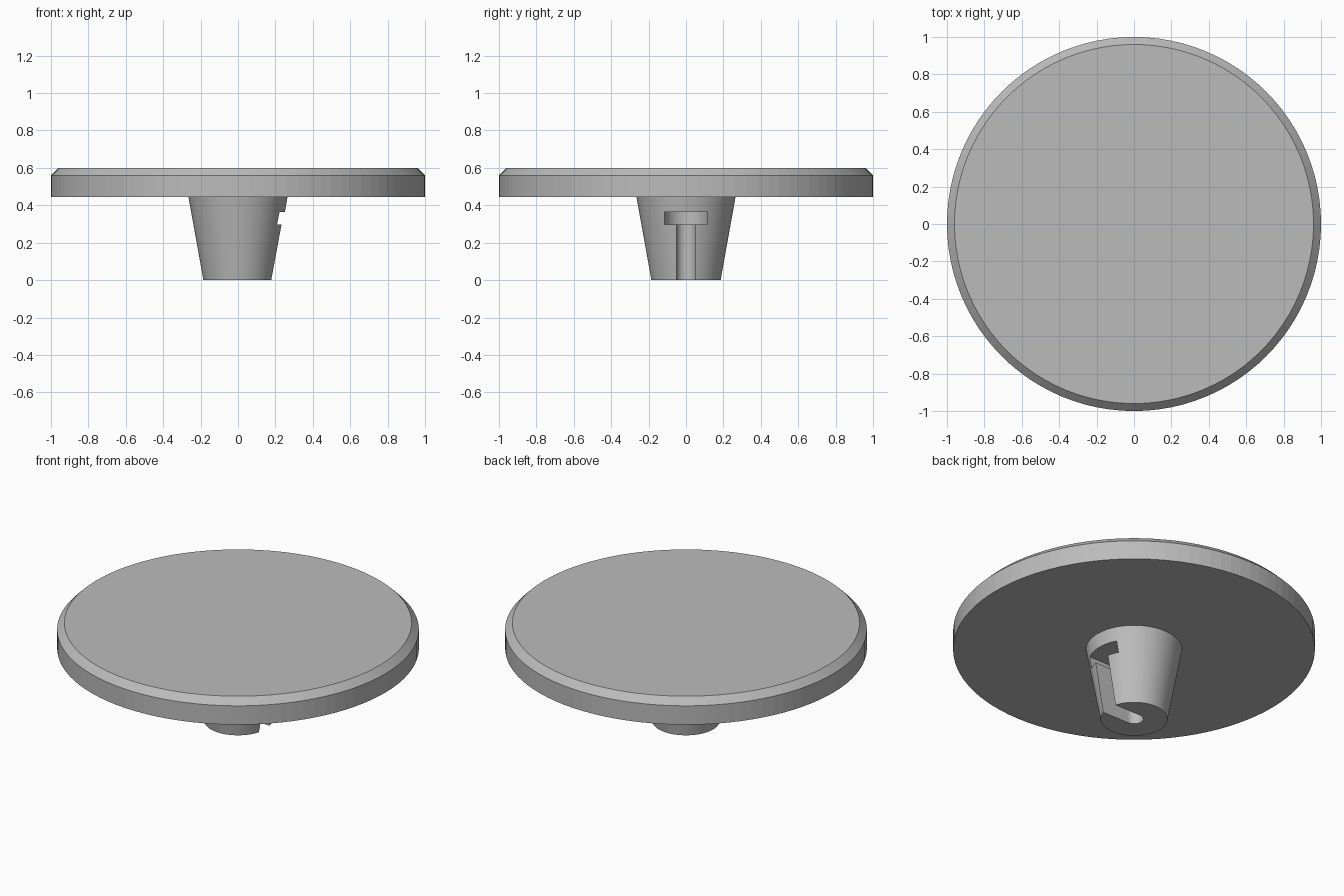
import bpy, bmesh, math

if "Cube" in bpy.data.objects:
    bpy.data.objects.remove(bpy.data.objects["Cube"])

grey = bpy.data.materials.new("light_grey")
grey.diffuse_color = (0.5, 0.5, 0.5, 1)
grey.use_nodes = True
grey.node_tree.nodes["Principled BSDF"].inputs["Base Color"].default_value = grey.diffuse_color


def loft(name, rings):
    """Stack closed rings of equal length into a capped solid."""
    bm = bmesh.new()
    loops = [[bm.verts.new(p) for p in ring] for ring in rings]
    n = len(loops[0])
    for a, b in zip(loops, loops[1:]):
        for i in range(n):
            j = (i + 1) % n
            bm.faces.new((a[i], a[j], b[j], b[i]))
    bm.faces.new(loops[0][::-1])
    bm.faces.new(loops[-1])
    mesh = bpy.data.meshes.new(name)
    bm.to_mesh(mesh)
    bm.free()
    mesh.materials.append(grey)
    ob = bpy.data.objects.new(name, mesh)
    bpy.context.collection.objects.link(ob)
    return ob


def circle(r, z, n=96):
    return [(r * math.cos(2 * math.pi * i / n), r * math.sin(2 * math.pi * i / n), z)
            for i in range(n)]


def slot(r, z, n=24):
    """Slot outline: round end on the axis, open towards +x."""
    arc = [(r * math.cos(a), r * math.sin(a), z)
           for a in (math.pi / 2 + math.pi * i / n for i in range(n + 1))]
    return arc + [(0.5, -r, z), (0.5, r, z)]


# Disc with chamfered top rim
loft("disc", [circle(1, 0.445), circle(1, 0.56), circle(0.96, 0.6)])

# Tapered stem
stem = loft("stem", [circle(0.185, 0), circle(0.265, 0.445)])

# T-shaped keyhole: narrow neck below, wide head above
neck = loft("neck_cutter", [slot(0.052, -0.1), slot(0.052, 0.33)])
head = loft("head_cutter", [slot(0.115, 0.297), slot(0.115, 0.365)])
for cutter in (neck, head):
    mod = stem.modifiers.new(cutter.name, 'BOOLEAN')
    mod.operation = 'DIFFERENCE'
    mod.solver = 'EXACT'
    mod.object = cutter

# Bake the cuts, then drop the cutters
bpy.context.view_layer.update()
cut = bpy.data.meshes.new_from_object(
    stem.evaluated_get(bpy.context.evaluated_depsgraph_get()))
stem.modifiers.clear()
stem.data = cut
for cutter in (neck, head):
    bpy.data.objects.remove(cutter)
